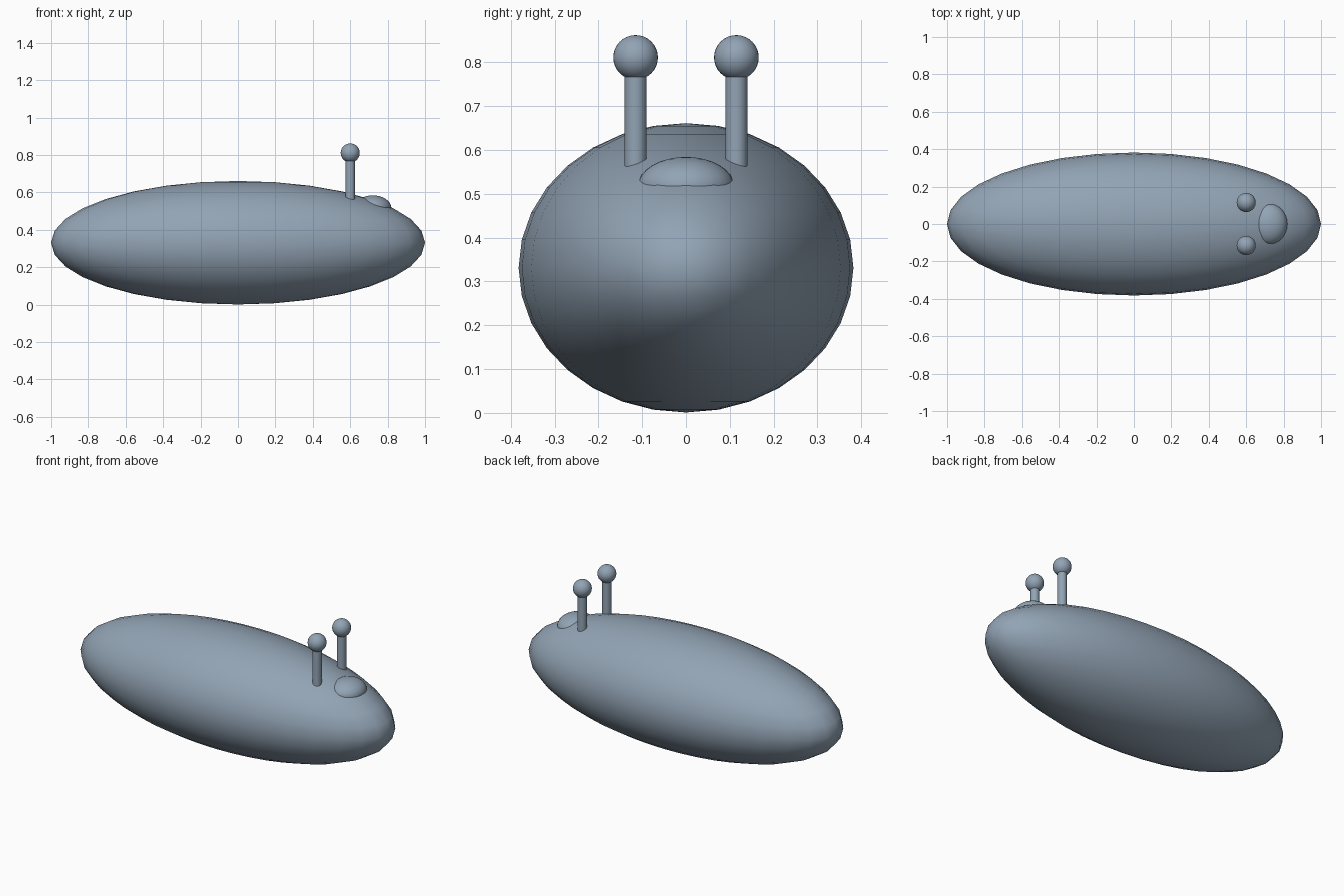
import bpy
import math

if "Cube" in bpy.data.objects:
    bpy.data.objects.remove(bpy.data.objects["Cube"])

# One slate blue colour for the whole creature
slate = bpy.data.materials.new("slate_blue")
slate.diffuse_color = (0.29, 0.37, 0.46, 1.0)
slate.use_nodes = True
slate.node_tree.nodes["Principled BSDF"].inputs["Base Color"].default_value = slate.diffuse_color


def finish(name):
    ob = bpy.context.object
    ob.name = name
    ob.data.materials.append(slate)
    bpy.ops.object.transform_apply(location=False, rotation=True, scale=True)
    bpy.ops.object.shade_smooth_by_angle(angle=math.radians(35))
    return ob


def ellipsoid(name, centre, radii, tilt=0.0):
    bpy.ops.mesh.primitive_uv_sphere_add(segments=32, ring_count=16, radius=1,
                                         location=centre, rotation=(0, tilt, 0))
    bpy.context.object.scale = radii
    return finish(name)


# Long rounded body
ellipsoid("body", (0, 0, 0.331), (1.0, 0.382, 0.33))

# Low bump on the head
ellipsoid("head_bump", (0.72, 0, 0.517), (0.1, 0.11, 0.067))

# Pair of eye stalks with ball eyes
for side, y in (("right", -0.115), ("left", 0.115)):
    bpy.ops.mesh.primitive_cylinder_add(vertices=32, radius=0.025, depth=0.29,
                                        location=(0.6, y, 0.645))
    finish(side + "_eye_stalk")
    ellipsoid(side + "_eye", (0.6, y, 0.811), (0.051, 0.051, 0.051))
